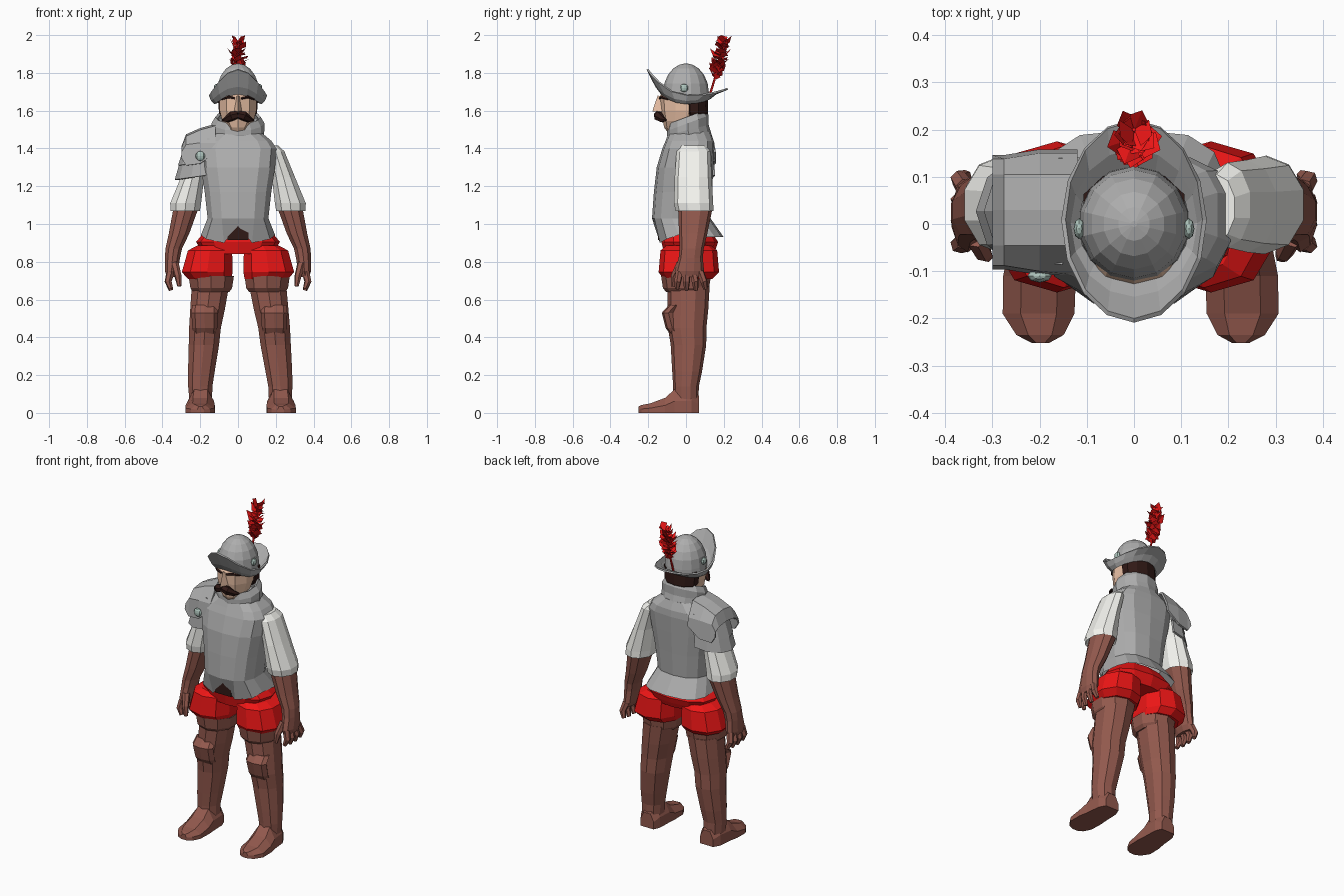
import bpy, bmesh, math, random
from mathutils import Vector

if "Cube" in bpy.data.objects:
    bpy.data.objects.remove(bpy.data.objects["Cube"])

random.seed(4)


def mat(name, rgb):
    m = bpy.data.materials.new(name)
    m.diffuse_color = (*rgb, 1)
    m.use_nodes = True
    m.node_tree.nodes["Principled BSDF"].inputs["Base Color"].default_value = m.diffuse_color
    return m


RED = mat("red_cloth", (0.85, 0.008, 0.008))
BROWN = mat("leather", (0.29, 0.1, 0.075))
WHITE = mat("linen", (0.9, 0.9, 0.86))
SKIN = mat("skin", (0.85, 0.55, 0.39))
DARK = mat("dark_hair", (0.03, 0.01, 0.008))
STUD = mat("stud_metal", (0.42, 0.55, 0.5))
STEEL = mat("steel", (0.42, 0.42, 0.42))


def finish(name, bm, m=None, thick=0):
    bmesh.ops.recalc_face_normals(bm, faces=bm.faces)
    me = bpy.data.meshes.new(name)
    bm.to_mesh(me)
    bm.free()
    ob = bpy.data.objects.new(name, me)
    bpy.context.collection.objects.link(ob)
    me.materials.append(m or STEEL)
    if thick:
        s = ob.modifiers.new("thickness", 'SOLIDIFY')
        s.thickness = thick
        s.offset = -1
    return ob


def skin(name, rings, m=None, caps=(True, True), closed=True, thick=0):
    """Bridge a list of equal point rings with quads."""
    bm = bmesh.new()
    vs = [[bm.verts.new(p) for p in r] for r in rings]
    n = len(vs[0])
    for a, b in zip(vs, vs[1:]):
        for i in range(n if closed else n - 1):
            j = (i + 1) % n
            bm.faces.new((a[i], a[j], b[j], b[i]))
    if caps[0]:
        bm.faces.new(vs[0])
    if caps[1]:
        bm.faces.new(vs[-1])
    return finish(name, bm, m, thick)


def ring(x, y, z, rx, ry, n=10, p=2.0, tilt=0):
    """Horizontal superellipse ring, first point at the front."""
    f = lambda v: math.copysign(abs(v) ** (2 / p), v) if abs(v) > 1e-6 else 0
    pts = []
    for i in range(n):
        a = 2 * math.pi * i / n
        py = y - ry * f(math.cos(a))
        pts.append((x + rx * f(math.sin(a)), py, z + tilt * py))
    return pts


def tube(name, path, m, n=6, sx=1):
    """Tapered tube through (x, y, z, radius) points."""
    rings = []
    P = [Vector((sx * q[0], q[1], q[2])) for q in path]
    for i, q in enumerate(path):
        d = (P[min(i + 1, len(P) - 1)] - P[max(i - 1, 0)]).normalized()
        u = d.orthogonal().normalized()
        v = d.cross(u)
        rings.append([P[i] + q[3] * (u * math.cos(2 * math.pi * k / n) + v * math.sin(2 * math.pi * k / n))
                      for k in range(n)])
    return skin(name, rings, m)


def ball(name, loc, scale, m, u=8, v=6):
    bm = bmesh.new()
    bmesh.ops.create_uvsphere(bm, u_segments=u, v_segments=v, radius=1)
    for w in bm.verts:
        w.co = Vector(loc) + w.co * Vector(scale)
    return finish(name, bm, m)


# Cuirass: hem, waist, chest, shoulders; the hem is notched at the front
rows = [(.93, -.15, .2, .2, 3), (1.03, -.18, .13, .164, 2.6), (1.17, -.17, .138, .18, 2.6), (1.3, -.155, .145, .2, 2.8),
        (1.4, -.125, .15, .208, 3), (1.44, -.108, .147, .18, 3), (1.49, -.09, .13, .12, 2.2)]
body = [ring(0, (f + b) / 2, z, w, (b - f) / 2, 14, p) for z, f, b, w, p in rows]
for i, (dx, dz) in {0: (0, .06), 1: (-.04, -.03), 13: (.04, -.03), 2: (0, -.01), 12: (0, -.01),
                    3: (0, .012), 11: (0, .012)}.items():
    x, y, z = body[0][i]
    body[0][i] = (x + dx, y, z + dz)
skin("cuirass", body, None, (False, True))

# Gorget collar rising to the back
skin("collar", [ring(0, .02, 1.455, .135, .115, 12, tilt=.15), ring(0, .01, 1.495, .14, .11, 12, tilt=.25),
                ring(0, .01, 1.53, .14, .11, 12, tilt=.37), ring(0, .005, 1.565, .12, .1, 12, tilt=.37)],
     None, (False, False), thick=.015)

# Head, nose, moustache, eyebrows and hair
skin("head", [ring(0, 0, 1.45, .07, .07), ring(0, -.04, 1.51, .06, .075), ring(0, -.03, 1.545, .088, .093),
              ring(0, -.02, 1.6, .102, .115), ring(0, -.02, 1.675, .105, .12), ring(0, -.005, 1.73, .09, .1)], SKIN)
skin("nose", [[(-.024, -.12, 1.595), (0, -.178, 1.595), (.024, -.12, 1.595)],
              [(-.02, -.125, 1.61), (0, -.172, 1.615), (.02, -.125, 1.61)],
              [(-.01, -.13, 1.675), (0, -.15, 1.68), (.01, -.13, 1.675)]], SKIN)
for sx in (-1, 1):
    tube("moustache", [(0, -.15, 1.58, .02), (.03, -.147, 1.572, .026), (.06, -.125, 1.553, .017),
                       (.085, -.105, 1.55, .004)], DARK, 6, sx)
    tube("eyebrow", [(.018, -.138, 1.665, .006), (.05, -.13, 1.673, .008), (.085, -.095, 1.66, .004)], DARK, 5, sx)
skin("hair", [ring(0, .05, 1.55, .08, .055), ring(0, .045, 1.59, .106, .072), ring(0, .04, 1.67, .112, .075)], DARK)

# Helmet: dome, bowl-shaped brim swept up at front and back, side studs
dome = [ring(0, 0, 1.69 + .16 * math.sin(t), .116 * math.cos(t), .122 * math.cos(t), 14)
        for t in [math.radians(d) for d in (0, 20, 38, 56, 73, 87)]]
skin("helmet_dome", [ring(0, 0, 1.66, .118, .123, 14)] + dome, None, (False, True))
inner, mid, outer = [], [], []
for i in range(16):
    a = 2 * math.pi * i / 16
    s, c = math.sin(a), math.cos(a)
    inner.append((.118 * s, -.12 * c, 1.642 + (.045 if c > 0 else .025) * c * c))
    mid.append((.134 * s, -.156 * c + .002, 1.657 + (.075 if c > 0 else .04) * c * c))
    outer.append((.145 * s, -.2 * c + .009 * (1 - c), 1.684 + (.137 if c > 0 else .036) * c * c))
skin("helmet_brim", [inner, mid, outer], None, (False, False), thick=.01)
for sx in (-1, 1):
    ball("helmet_stud", (sx * .116, -.01, 1.72), (.012, .022, .022), STUD)

# Plume: stem with jagged barbs
tube("plume_stem", [(0, .125, 1.68, .007), (0, .15, 1.76, .006), (0, .2, 1.96, .004)], RED, 5)
bm = bmesh.new()
for i in range(48):
    t = i / 47
    base = Vector((0, .16 + .04 * t, 1.765 + .19 * t))
    a = i * 2.4
    out = Vector((math.cos(a), math.sin(a), 0))
    side = Vector((-math.sin(a), math.cos(a), 0)) * random.uniform(.02, .034)
    r = random.uniform(.03, .06) * (.75 + .3 * math.sin(math.pi * t))
    up = Vector((0, 0, random.uniform(.02, .07)))
    pts = [base, base + out * r * .6 + side + up * .3, base + out * r + up,
           base + out * r * .6 - side + up * .6]
    for p in pts:
        p.z = min(p.z, 2.0)
    v = [bm.verts.new(p) for p in pts]
    bm.faces.new((v[0], v[1], v[2]))
    bm.faces.new((v[0], v[2], v[3]))
max(bm.verts, key=lambda w: w.co.z).co.z = 2.0
finish("plume", bm, RED)

# Breeches: waist roll, two puffed legs, dark belt front
skin("breeches_hips", [ring(0, .015, .84, .19, .13, 12, 2.5), ring(0, .018, .87, .2, .14, 12, 2.5),
                       ring(0, .02, .905, .222, .15, 12, 2.5), ring(0, 0, .98, .16, .12, 12, 2.5)], RED)
skin("belt", [[(-.055, -.148, z), (.055, -.148, z), (.055, -.1, z), (-.055, -.1, z)] for z in (.915, .995)], DARK)

for sx in (-1, 1):
    def X(x, z):
        """Legs stand slightly off centre toward +x."""
        return sx * x + .014 * (1 - z / 1.1)

    def mring(x, y, z, rx, ry, n=10, p=2.0):
        return ring(sx * x, y, z, rx, ry, n, p)

    skin("breeches_leg", [ring(sx * .15, .01, .71, .12, .13, 10, 2.4), ring(sx * .163, .015, .745, .14, .16, 10, 2.4),
                          ring(sx * .148, .015, .86, .122, .15, 10, 2.4), ring(sx * .13, .015, .885, .09, .12, 10, 2.4)], RED)

    # Boots: cuff, shaft, knee plate, foot
    skin("boot_cuff", [ring(X(.148, .6), .0, .64, .1, .105), ring(X(.148, .6), .0, .66, .116, .122),
                       ring(X(.148, .6), .0, .725, .126, .132), ring(X(.148, .6), .0, .71, .09, .1)], BROWN)
    legs = [(.21, 0, .05, .062, .066), (.212, 0, .14, .067, .068), (.205, .006, .22, .074, .079), (.19, .013, .36, .084, .094),
            (.183, .006, .45, .088, .102), (.168, .01, .55, .096, .108), (.152, .013, .67, .103, .112)]
    skin("boot_shaft", [ring(X(x, z), y, z, a, b, 10, 2.2) for x, y, z, a, b in legs], BROWN)
    skin("knee_plate", [ring(X(.184, z), y, z, w, .035, 8, 2.2) for z, y, w in
                        ((.41, -.045, .06), (.45, -.073, .066), (.53, -.093, .07), (.57, -.057, .066))], BROWN)
    foot = []
    for y, w, h, c in ((.07, .045, .09, .205), (.03, .064, .13, .208), (-.06, .07, .125, .211), (-.11, .077, .08, .214),
                       (-.19, .076, .05, .216), (-.235, .05, .042, .213), (-.252, .018, .034, .212)):
        cx = X(c, 0)
        foot.append([(cx - w, y, 0), (cx + w, y, 0), (cx + w, y, .5 * h), (cx + .5 * w, y, h),
                     (cx - .5 * w, y, h), (cx - w, y, .5 * h)])
    skin("foot", foot, BROWN)

    # Sleeve and long glove
    skin("sleeve", [mring(.175, .035, 1.415, .04, .07), mring(.198, .04, 1.385, .05, .09), mring(.24, .038, 1.25, .064, .098),
                    mring(.277, .04, 1.11, .086, .104), mring(.28, .045, 1.07, .082, .1), mring(.28, .045, 1.09, .06, .08)], WHITE)
    skin("glove", [mring(.274, .05, 1.09, .07, .092), mring(.312, .038, .95, .057, .075), mring(.34, .03, .87, .046, .064),
                   mring(.347, .025, .82, .042, .064), mring(.352, .018, .75, .036, .078), mring(.355, .015, .72, .024, .07)], BROWN)
    for k in range(4):
        y = -.035 + .037 * k
        tube("finger", [(.358, y, .745, .021), (.37, y * 1.25, .695, .019), (.355, y * 1.35, .645 + .008 * abs(k - 1.5), .012)],
             BROWN, 6, sx)
    tube("thumb", [(.335, -.03, .79, .022), (.318, -.062, .725, .019), (.31, -.07, .67, .011)], BROWN, 6, sx)

# Single pauldron on the -x shoulder: cap plate and two overlapping lames
cap = []
for x, zt, low, sh in ((-.12, 1.53, 1.38, 1.43), (-.2, 1.508, 1.32, 1.43), (-.275, 1.475, 1.31, 1.42), (-.3, 1.41, 1.35, 1.38)):
    e = .012 if x < -.25 else 0
    cap.append([(x, -.108 + e, low), (x, -.1 + e, sh), (x, -.045, zt - .01), (x, .03, zt),
                (x, .105, zt - .01), (x, .15 - e, sh), (x, .158 - e, low)])
skin("pauldron_cap", cap, None, (False, False), False, .012)
for name, rows in (("pauldron_upper_lame", ((.17, 1.43, .108, .115), (.18, 1.31, .138, .128))),
                   ("pauldron_lower_lame", ((.18, 1.36, .118, .118), (.19, 1.235, .145, .13)))):
    arcs = []
    for xc, z, rx, ry in rows:
        arcs.append([(-(xc + rx * math.cos(a)), .027 + ry * math.sin(a), z + .02 * (1 - math.cos(a)))
                     for a in [math.radians(-100 + 200 * k / 6) for k in range(7)]])
    skin(name, arcs, None, (False, False), False, .012)
ball("pauldron_stud", (-.2, -.11, 1.36), (.026, .014, .026), STUD)
